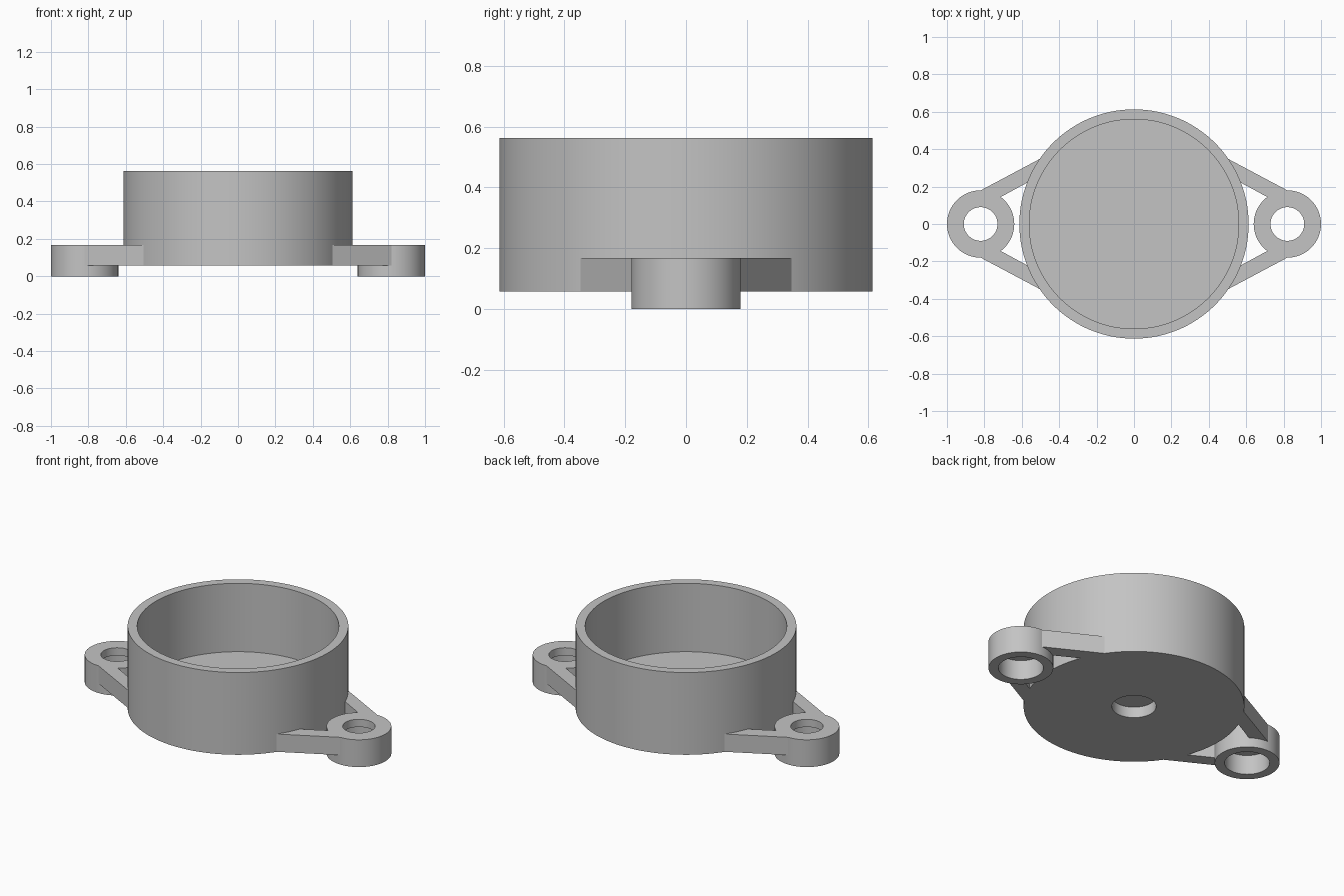
import bpy, bmesh, math

cube = bpy.data.objects.get("Cube")
if cube:
    bpy.data.objects.remove(cube, do_unlink=True)

grey = bpy.data.materials.new("plain grey")
grey.use_nodes = True
colour = (0.55, 0.55, 0.55, 1)
grey.diffuse_color = colour
grey.node_tree.nodes["Principled BSDF"].inputs["Base Color"].default_value = colour

BASE, TAB_TOP, RIM = 0.058, 0.167, 0.562
LUG_X = 0.82


def finish(name, bm, mirror=None):
    bmesh.ops.remove_doubles(bm, verts=bm.verts, dist=0.0001)
    bmesh.ops.recalc_face_normals(bm, faces=bm.faces)
    mesh = bpy.data.meshes.new(name)
    bm.to_mesh(mesh)
    bm.free()
    mesh.materials.append(grey)
    obj = bpy.data.objects.new(name, mesh)
    bpy.context.collection.objects.link(obj)
    bpy.ops.object.select_all(action='DESELECT')
    obj.select_set(True)
    bpy.context.view_layer.objects.active = obj
    bpy.ops.object.shade_smooth_by_angle(angle=math.radians(30))
    if mirror:
        mod = obj.modifiers.new("Mirror", 'MIRROR')
        mod.use_axis = mirror
        mod.use_mirror_merge = False
    return obj


def lathe(name, profile, x=0, closed=False, steps=96, mirror=None):
    """Turn a radius/height profile about a vertical axis at x."""
    bm = bmesh.new()
    verts = [bm.verts.new((x + r, 0, z)) for r, z in profile]
    edges = [bm.edges.new(pair) for pair in zip(verts, verts[1:])]
    if closed:
        edges.append(bm.edges.new((verts[-1], verts[0])))
    bmesh.ops.spin(bm, geom=verts + edges, cent=(x, 0, 0), axis=(0, 0, 1),
                   angle=math.tau, steps=steps)
    return finish(name, bm, mirror)


# Open cup with a blind round recess under its floor
lathe("cup", [(0, 0.143), (0.56, 0.143), (0.56, RIM), (0.613, RIM),
              (0.613, BASE), (0.123, BASE), (0.123, 0.125), (0, 0.125)], steps=128)

# Mounting lugs, counterbored from below
lathe("mounting_lugs", [(0.09, TAB_TOP), (0.18, TAB_TOP), (0.18, 0),
                        (0.125, 0), (0.125, 0.12), (0.09, 0.12)],
      x=LUG_X, closed=True, steps=64, mirror=(True, False, False))

# Slanted arms joining the lugs to the cup
bm = bmesh.new()
outline = [(0.825, 0.177), (0.468, 0.367), (0.538, 0.239), (0.735, 0.132)]
face = bm.faces.new([bm.verts.new((x, y, BASE)) for x, y in outline])
grown = bmesh.ops.extrude_face_region(bm, geom=[face])["geom"]
bmesh.ops.translate(bm, vec=(0, 0, TAB_TOP - BASE),
                    verts=[v for v in grown if isinstance(v, bmesh.types.BMVert)])
finish("lug_arms", bm, mirror=(True, True, False))
